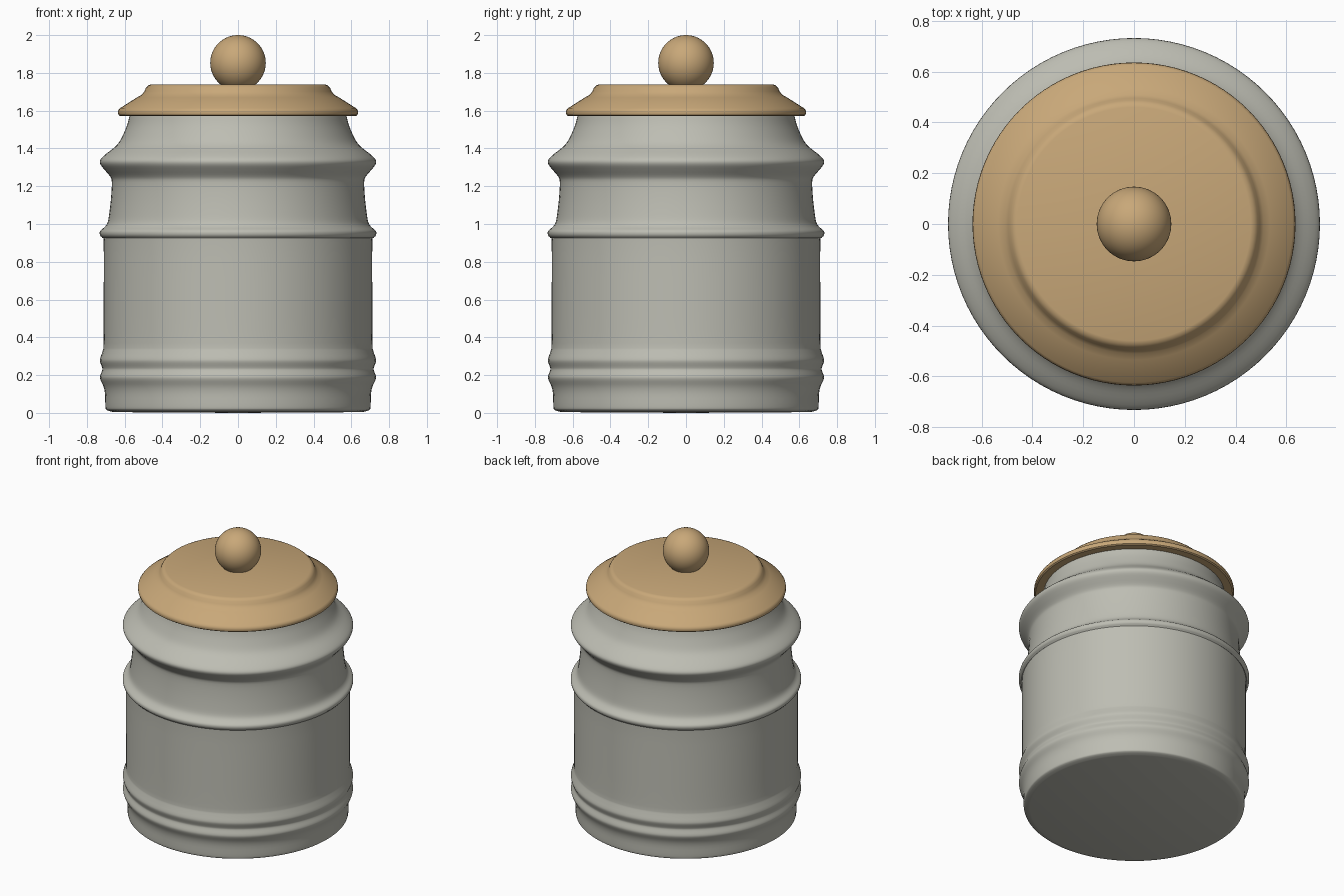
import bpy, bmesh, math

if "Cube" in bpy.data.objects:
    bpy.data.objects.remove(bpy.data.objects["Cube"])

def material(name, rgb):
    m = bpy.data.materials.new(name)
    m.diffuse_color = (*rgb, 1)
    m.use_nodes = True
    m.node_tree.nodes["Principled BSDF"].inputs["Base Color"].default_value = m.diffuse_color
    return m

stone = material("grey stoneware", (0.51, 0.51, 0.45))
wood = material("tan wood", (0.58, 0.39, 0.19))

def smooth_profile(pts, steps=3):
    """Catmull-Rom curve through the profile points."""
    out = []
    for i in range(len(pts) - 1):
        p = [pts[max(0, min(len(pts) - 1, i + k))] for k in (-1, 0, 1, 2)]
        for s in range(steps):
            t = s / steps
            out.append(tuple(0.5 * (2 * b + (c - a) * t + (2 * a - 5 * b + 4 * c - d) * t * t
                                    + (3 * b - a - 3 * c + d) * t ** 3) for a, b, c, d in zip(*p)))
    return out + [pts[-1]]

def lathe(name, profile, mat, segs=96, angle=35):
    """Revolve (radius, z) points round z; zero radius closes an end."""
    bm = bmesh.new()
    verts = [bm.verts.new((r, 0, z)) for r, z in profile]
    edges = [bm.edges.new(e) for e in zip(verts, verts[1:])]
    bmesh.ops.spin(bm, geom=verts + edges, cent=(0, 0, 0), axis=(0, 0, 1),
                   angle=2 * math.pi, steps=segs)
    bmesh.ops.remove_doubles(bm, verts=bm.verts, dist=1e-4)
    bmesh.ops.recalc_face_normals(bm, faces=bm.faces)
    me = bpy.data.meshes.new(name)
    bm.to_mesh(me)
    bm.free()
    me.materials.append(mat)
    ob = bpy.data.objects.new(name, me)
    bpy.context.collection.objects.link(ob)
    bpy.ops.object.select_all(action='DESELECT')
    ob.select_set(True)
    bpy.context.view_layer.objects.active = ob
    bpy.ops.object.shade_smooth_by_angle(angle=math.radians(angle))
    return ob

# Jar body: foot, double ring, straight wall, thin ring, waist, shoulder ring, neck
wall = [(0.66, 0.004), (0.695, 0.015), (0.702, 0.035), (0.704, 0.10), (0.712, 0.14),
        (0.728, 0.175), (0.73, 0.195), (0.719, 0.225), (0.719, 0.24), (0.73, 0.27),
        (0.729, 0.29), (0.716, 0.33), (0.712, 0.37), (0.711, 0.60), (0.711, 0.90),
        (0.717, 0.925), (0.73, 0.94), (0.73, 0.963), (0.705, 0.985), (0.69, 1.01),
        (0.681, 1.06), (0.672, 1.14), (0.668, 1.22), (0.676, 1.25), (0.705, 1.285),
        (0.728, 1.315), (0.729, 1.34), (0.70, 1.37), (0.655, 1.405), (0.628, 1.435),
        (0.605, 1.48), (0.585, 1.53), (0.573, 1.58)]
lathe("jar_body", [(0, 0)] + smooth_profile(wall) + [(0, 1.58)], stone)

# Lid: sloping flange with a raised flat centre
lid = [(0, 1.572), (0.625, 1.572), (0.633, 1.578), (0.636, 1.59), (0.634, 1.602),
       (0.625, 1.613), (0.535, 1.67), (0.51, 1.684), (0.496, 1.702), (0.487, 1.722),
       (0.475, 1.734), (0.46, 1.739), (0, 1.739)]
lathe("lid", lid, wood)

# Round knob, cut flat where it meets the lid
R, cz = 0.147, 1.853
a0 = -math.asin((cz - 1.739) / R)
arc = [a0 + (math.pi / 2 - a0) * i / 28 for i in range(29)]
lathe("lid_knob", [(R * math.cos(a), cz + R * math.sin(a)) for a in arc], wood, 64, 60)
